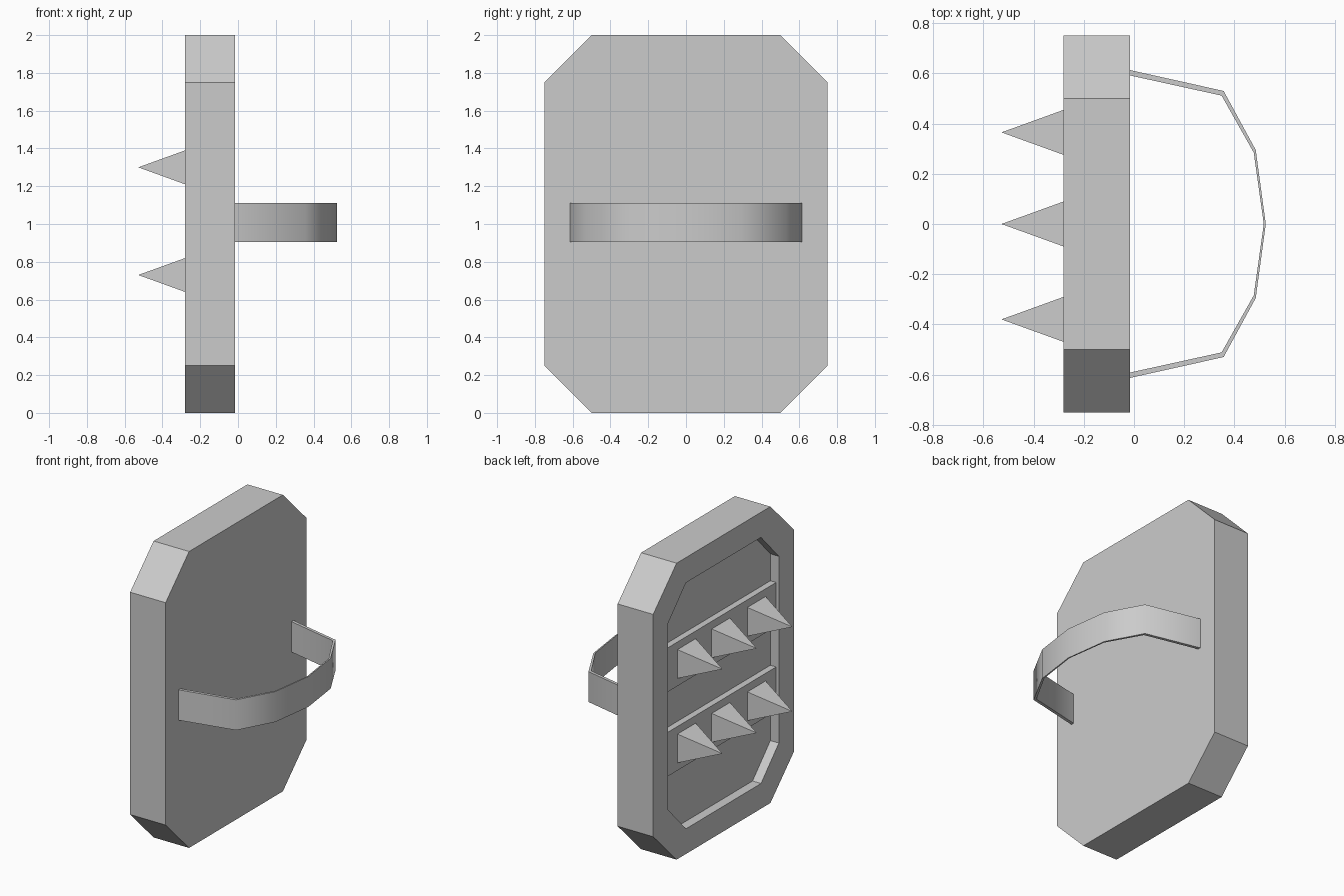
import bpy, bmesh, math
from mathutils import Vector

cube = bpy.data.objects.get("Cube")
if cube:
    bpy.data.objects.remove(cube, do_unlink=True)

grey = bpy.data.materials.new("plain grey")
grey.use_nodes = True
GREY = (0.6, 0.6, 0.6, 1)
grey.diffuse_color = GREY
grey.node_tree.nodes["Principled BSDF"].inputs["Base Color"].default_value = GREY

FRONT, BACK = -0.28, -0.015      # spiked face and grip face of the slab
FLOOR, BAR = -0.217, -0.26       # recess floor and bar face
ROWS = (0.73, 1.30)              # heights of the spike rows


def finish(name, bm):
    bmesh.ops.recalc_face_normals(bm, faces=bm.faces)
    mesh = bpy.data.meshes.new(name)
    bm.to_mesh(mesh)
    bm.free()
    mesh.materials.append(grey)
    obj = bpy.data.objects.new(name, mesh)
    bpy.context.collection.objects.link(obj)
    return obj


def octagon(bm, x, half_y, half_z, cut_y, cut_z):
    """Ring of eight vertices: a rectangle with cut corners."""
    quarter = [(half_y, half_z - cut_z), (half_y - cut_y, half_z)]
    pts = quarter + [(-y, z) for y, z in reversed(quarter)]
    pts += [(-y, -z) for y, z in pts]
    return [bm.verts.new((x, y, 1 + z)) for y, z in pts]


# Slab with a recessed panel in its spiked face
bm = bmesh.new()
outer = (0.75, 1.0, 0.25, 0.25)
inner = (0.59, 0.83, 0.19, 0.2)
rings = [octagon(bm, BACK, *outer), octagon(bm, FRONT, *outer),
         octagon(bm, FRONT, *inner), octagon(bm, FLOOR, *inner)]
for a, b in zip(rings, rings[1:]):
    for i in range(8):
        j = (i + 1) % 8
        bm.faces.new((a[i], a[j], b[j], b[i]))
bm.faces.new(rings[0])
bm.faces.new(rings[-1])
finish("shield_slab", bm)

# Two cross bars, each carrying three square spikes
for row, z in zip(("lower", "upper"), ROWS):
    bm = bmesh.new()
    bmesh.ops.create_cube(bm, size=1)
    bmesh.ops.scale(bm, vec=(FLOOR - BAR + 0.01, 1.18, 0.297), verts=bm.verts)
    bmesh.ops.translate(bm, vec=((FLOOR + BAR + 0.01) / 2, 0, z), verts=bm.verts)
    finish(row + "_bar", bm)
    for side, y in zip(("right", "middle", "left"), (-0.38, 0, 0.365)):
        bm = bmesh.new()
        base = [bm.verts.new((BAR, y + a * 0.097, z + b * 0.097))
                for a, b in ((-1, -1), (1, -1), (1, 1), (-1, 1))]
        tip = bm.verts.new((-0.528, y, z))
        bm.faces.new(base)
        for i in range(4):
            bm.faces.new((base[i], base[(i + 1) % 4], tip))
        finish(f"{row}_{side}_spike", bm)

# Curved arm strap on the grip face
half = [(BACK, 0.613), (0.357, 0.53), (0.485, 0.295)]
path = [(x, -y) for x, y in half] + [(0.525, 0)] + half[::-1]
bm = bmesh.new()
sections = []
for i, (x, y) in enumerate(path):
    drop = 0 if i in (0, len(path) - 1) else 0.008
    sections.append([bm.verts.new(p) for p in (
        (x, y, 0.905), (x, y, 1.11),
        (x - drop, y * 0.965, 1.11), (x - drop, y * 0.965, 0.905))])
for a, b in zip(sections, sections[1:]):
    for i in range(4):
        j = (i + 1) % 4
        bm.faces.new((a[i], a[j], b[j], b[i]))
bm.faces.new(sections[0])
bm.faces.new(sections[-1])
strap = finish("arm_strap", bm)
bpy.ops.object.select_all(action="DESELECT")
strap.select_set(True)
bpy.context.view_layer.objects.active = strap
bpy.ops.object.shade_smooth_by_angle(angle=math.radians(60))
